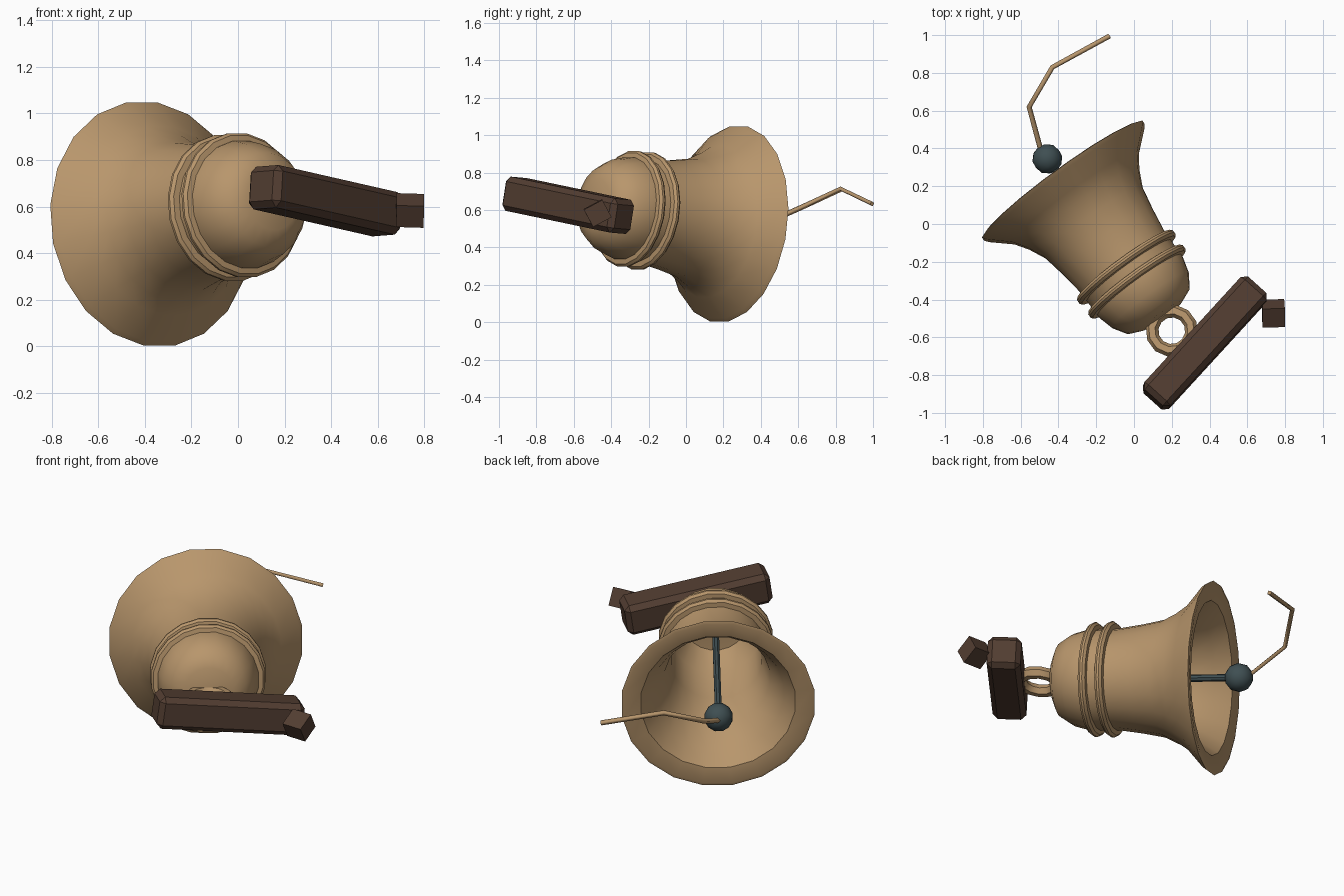
import bpy, bmesh, math
from mathutils import Vector, Matrix

if "Cube" in bpy.data.objects:
    bpy.data.objects.remove(bpy.data.objects["Cube"])


def material(name, rgb):
    m = bpy.data.materials.new(name)
    m.diffuse_color = (*rgb, 1)
    m.use_nodes = True
    m.node_tree.nodes["Principled BSDF"].inputs["Base Color"].default_value = m.diffuse_color
    return m


bronze = material("bronze", (0.48, 0.305, 0.15))
wood = material("dark_wood", (0.085, 0.047, 0.031))
iron = material("dark_iron", (0.05, 0.078, 0.085))

# Bell axis: local z runs from the mouth towards the crown
MOUTH = Vector((-0.375, 0.23, 0.525))
AXIS = Vector((0.585, -0.802, 0.121)).normalized()
BELL = Matrix.Translation(MOUTH) @ AXIS.to_track_quat('Z', 'Y').to_matrix().to_4x4()


def finish(name, bm, mat, matrix=Matrix(), smooth=None):
    bmesh.ops.recalc_face_normals(bm, faces=bm.faces)
    me = bpy.data.meshes.new(name)
    bm.to_mesh(me)
    bm.free()
    me.materials.append(mat)
    ob = bpy.data.objects.new(name, me)
    ob.matrix_world = matrix
    bpy.context.collection.objects.link(ob)
    if smooth:
        bpy.ops.object.select_all(action='DESELECT')
        ob.select_set(True)
        bpy.context.view_layer.objects.active = ob
        bpy.ops.object.shade_smooth_by_angle(angle=math.radians(smooth))
    return ob


def lathe(name, profile, mat, matrix, segs=20, closed=False, smooth=40):
    """Spin (radius, height) points around local z."""
    bm = bmesh.new()
    rings = []
    for r, z in profile:
        rings.append([bm.verts.new((r * math.cos(a), r * math.sin(a), z))
                      for a in ((i + 0.5) * 2 * math.pi / segs for i in range(segs))])
    pairs = list(zip(rings, rings[1:])) + ([(rings[-1], rings[0])] if closed else [])
    for a, b in pairs:
        for i in range(segs):
            j = (i + 1) % segs
            bm.faces.new((a[i], a[j], b[j], b[i]))
    if not closed:
        bmesh.ops.remove_doubles(bm, verts=rings[0] + rings[-1], dist=1e-5)
    return finish(name, bm, mat, matrix, smooth)


def block(name, size, mat, matrix, bevel=0):
    bm = bmesh.new()
    bmesh.ops.create_cube(bm, size=1)
    bmesh.ops.scale(bm, vec=size, verts=bm.verts)
    if bevel:
        bmesh.ops.bevel(bm, geom=bm.edges[:], offset=bevel, segments=1,
                        affect='EDGES', profile=0.5)
    return finish(name, bm, mat, matrix)


def frame(center, x, y):
    """Placement matrix from a centre and two directions."""
    x = Vector(x).normalized()
    z = x.cross(Vector(y)).normalized()
    y = z.cross(x)
    if z.z < 0:
        y, z = -y, -z
    return Matrix.Translation(center) @ Matrix((x, y, z)).transposed().to_4x4()


# Bell shell: outside from crown to lip, then back up the inside
lathe("bell_body", [
    (0, 0.9), (0.135, 0.893), (0.205, 0.862), (0.253, 0.787), (0.277, 0.70),
    (0.279, 0.53), (0.298, 0.40), (0.322, 0.275), (0.365, 0.185), (0.412, 0.115),
    (0.516, 0.022), (0.532, 0.0), (0.515, -0.005), (0.425, 0.012),
    (0.365, 0.10), (0.29, 0.26), (0.25, 0.45), (0.24, 0.70), (0.17, 0.82), (0, 0.84),
], bronze, BELL)

# Two raised bands round the waist
for name, z, r in (("lower_band", 0.572, 0.318), ("upper_band", 0.667, 0.314)):
    lathe(name, [(0.265, z - 0.025), (r - 0.012, z - 0.02), (r, z - 0.006),
                 (r, z + 0.006), (r - 0.012, z + 0.02), (0.265, z + 0.025)],
          bronze, BELL, closed=True)

# Hanging ring on the crown
tube = [(0.105 + 0.034 * math.cos(k * math.pi / 3), 0.034 * math.sin(k * math.pi / 3))
        for k in range(6)]
lathe("crown_ring", tube, bronze,
      frame((0.2, -0.565, 0.64), AXIS, (0.808, 0.589, 0)), segs=12, closed=True, smooth=30)

# Clapper: rod and ball
lathe("clapper_rod", [(0, -0.14), (0.02, -0.14), (0.02, 0.85), (0, 0.85)],
      iron, BELL, segs=8)
bm = bmesh.new()
bmesh.ops.create_icosphere(bm, subdivisions=2, radius=0.08)
finish("clapper_ball", bm, iron, BELL @ Matrix.Translation((0, 0, -0.143)), 40)

# Pull cord: thin square-section bent path
cu = bpy.data.curves.new("pull_cord", 'CURVE')
cu.dimensions = '3D'
cu.bevel_depth = 0.014
cu.bevel_resolution = 0
cu.use_fill_caps = True
path = [(-0.485, 0.36, 0.50), (-0.555, 0.62, 0.615), (-0.432, 0.83, 0.712), (-0.13, 0.995, 0.633)]
sp = cu.splines.new('POLY')
sp.points.add(len(path) - 1)
for p, co in zip(sp.points, path):
    p.co = (*co, 1)
cu.materials.append(bronze)
bpy.context.collection.objects.link(bpy.data.objects.new("pull_cord", cu))

# Wooden yoke with chamfered edges, and the small peg at its end
block("yoke", (0.82, 0.185, 0.185), wood,
      frame((0.375, -0.63, 0.625), (0.667, 0.728, -0.152), (0.72, -0.66, 0.06)), 0.028)
block("yoke_peg", (0.118, 0.112, 0.105), wood,
      frame((0.738, -0.473, 0.583), (1, 0.02, -0.03), (0, 0.88, 0.47)))
